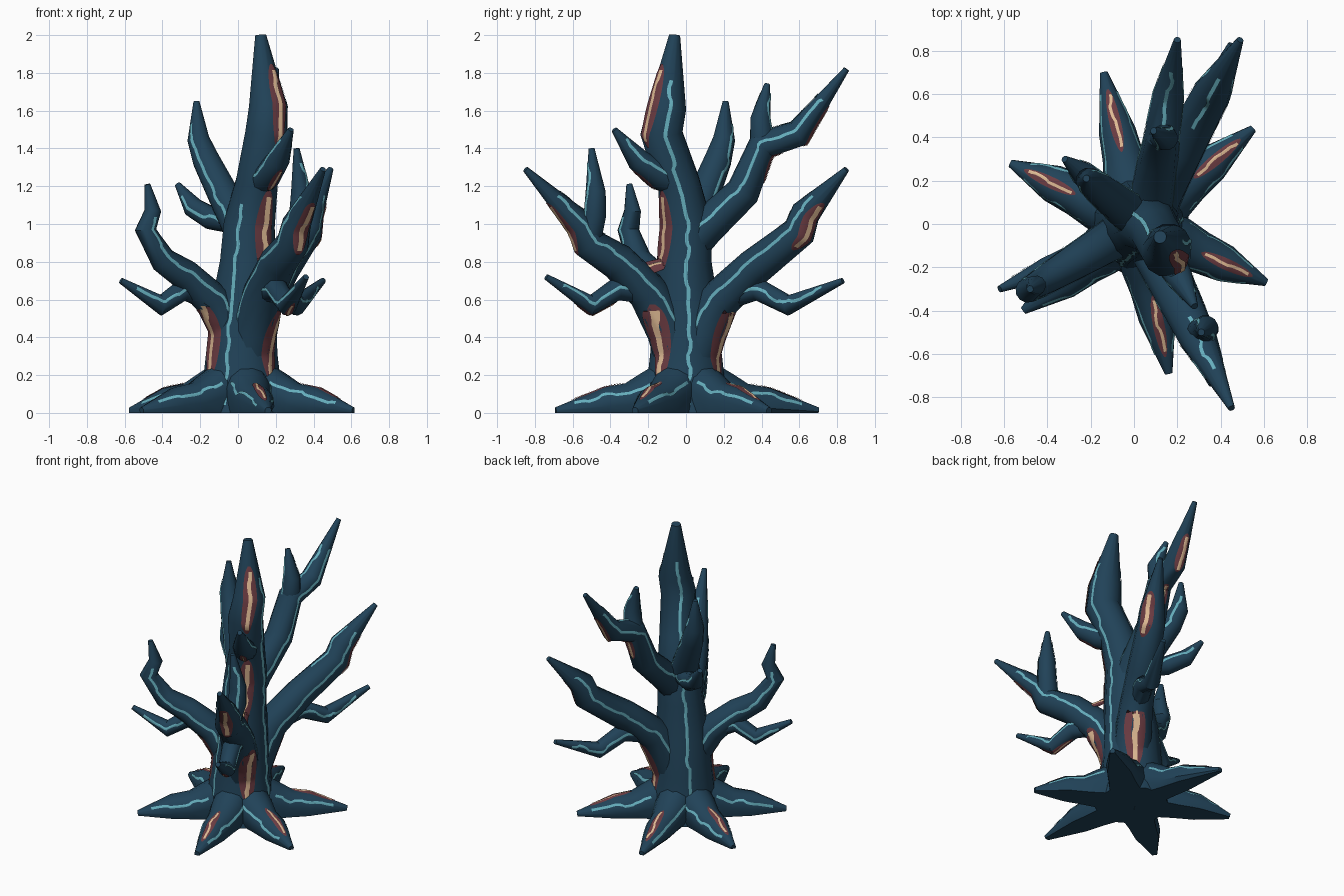
import bpy, math, random
from mathutils import Vector
from mathutils.bvhtree import BVHTree

random.seed(4)
if "Cube" in bpy.data.objects:
    bpy.data.objects.remove(bpy.data.objects["Cube"])


def material(name, *rgb):
    mat = bpy.data.materials.new(name)
    mat.use_nodes = True
    mat.diffuse_color = (*rgb, 1)
    mat.node_tree.nodes["Principled BSDF"].inputs["Base Color"].default_value = (*rgb, 1)
    return mat


BARK = material("blue bark", .015, .055, .098)
CYAN = material("cyan vein", .13, .42, .5)
RED = material("dark red glow", .15, .045, .055)
CREAM = material("cream core", .75, .5, .3)
TIP_RADIUS = .016


def add_mesh(name, verts, faces, mat):
    mesh = bpy.data.meshes.new(name)
    mesh.from_pydata(verts, [], faces)
    mesh.materials.append(mat)
    ob = bpy.data.objects.new(name, mesh)
    bpy.context.collection.objects.link(ob)
    bpy.ops.object.select_all(action='DESELECT')
    ob.select_set(True)
    bpy.context.view_layer.objects.active = ob
    bpy.ops.object.shade_smooth_by_angle(angle=math.radians(34))


def around(degrees):
    angle = math.radians(degrees)
    return Vector((math.cos(angle), math.sin(angle), 0))


class Limb:
    """Tapered tube along a bent path of points, with one radius per point."""

    def __init__(self, name, points, radii, grounded=False, sides=12):
        self.name, self.points, self.radii = name, points, radii
        count = len(points)
        steps = [(b - a).normalized() for a, b in zip(points, points[1:])]
        self.tangents = [(steps[max(i - 1, 0)] + steps[min(i, count - 2)]).normalized()
                         for i in range(count)]
        u = self.tangents[0].orthogonal()
        verts, faces = [], []
        for point, radius, tangent in zip(points, radii, self.tangents):
            u = (u - tangent * u.dot(tangent)).normalized()
            w = tangent.cross(u)
            for k in range(sides):
                a = math.tau * k / sides
                v = point + (u * math.cos(a) + w * math.sin(a)) * radius
                if grounded and v.z < point.z - radius * .3:
                    v.z = 0
                verts.append(v)
        for i in range(count - 1):
            for k in range(sides):
                a, b = i * sides + k, i * sides + (k + 1) % sides
                faces.append((a, b, b + sides, a + sides))
        faces.append(tuple(reversed(range(sides))))
        faces.append(tuple(range((count - 1) * sides, count * sides)))
        add_mesh(name, verts, faces, BARK)
        self.skins = [BVHTree.FromPolygons(verts, faces)]

    def surface(self, point, ray, radius):
        """Outermost bark around point along ray."""
        reach = radius * 1.6
        start = point + ray * reach
        hits = [skin.ray_cast(start, -ray, reach) for skin in self.skins]
        depths = [hit[3] for hit in hits if hit[0]]
        return start - ray * min(depths, default=reach - radius)

    def ribbon(self, label, facing, start, end, width, mat, lift=.004, jag=0, bulge=False):
        """Thin strip laid on the bark on the side that looks along facing."""
        dirs = [(facing - t * facing.dot(t)).normalized() for t in self.tangents]
        lengths = [(b - a).length for a, b in zip(self.points, self.points[1:])]
        total = sum(lengths)
        count = max(6, int(total * (end - start) / .018))
        verts, faces, cols, shift, goal = [], [], 5, 0, 0
        for s in range(count + 1):
            f = s / count
            dist = (start + (end - start) * f) * total
            i = 0
            while i < len(lengths) - 1 and dist > lengths[i]:
                dist -= lengths[i]
                i += 1
            k = min(dist / lengths[i], 1)
            point = self.points[i].lerp(self.points[i + 1], k)
            tangent = self.tangents[i].lerp(self.tangents[i + 1], k).normalized()
            out = dirs[i].lerp(dirs[i + 1], k).normalized()
            radius = self.radii[i] + (self.radii[i + 1] - self.radii[i]) * k
            side = tangent.cross(out)
            if s % 4 == 0:
                goal = random.uniform(-jag, jag)
            shift += (goal - shift) * .6
            wide = width * max(math.sin(math.pi * f), .02) ** .5 if bulge else width
            wide = min(wide, radius * 1.3)
            for c in range(cols):
                offset = max(-radius / 2, min(shift, radius / 2)) + wide * (c / (cols - 1) - .5)
                ray = (out * radius + side * offset).normalized()
                verts.append(self.surface(point, ray, radius) + ray * lift)
        for s in range(count):
            for c in range(cols - 1):
                a = s * cols + c
                faces.append((a, a + 1, a + cols + 1, a + cols))
        add_mesh(self.name + "_" + label, verts, faces, mat)

    def vein(self, facing, start=.05, end=.85, width=.017):
        self.ribbon("vein", facing, start, end, width, CYAN, jag=.012)

    def glow(self, facing, start, end, width=.1):
        self.ribbon("glow", facing, start, end, width, RED, bulge=True)
        trim = (end - start) * .08
        self.ribbon("glow_core", facing, start + trim, end - trim, width * .24,
                    CREAM, lift=.007, jag=.009)


def branch(name, start, tip, bends, thick=.068, thin=.055):
    """Branch in an upright plane; each bend is (share of the reach, height)."""
    tip = Vector(tip)
    points = [start]
    for share, height in bends:
        point = start.lerp(tip, share)
        point.z = height
        points.append(point)
    radii = [thick + (thin - thick) * i / len(bends) for i in range(len(points))]
    limb = Limb(name, points + [tip], radii + [TIP_RADIUS])
    run = tip - start
    flank = Vector((run.y, -run.x, 0)).normalized()
    for way in (1, -1):
        limb.vein(flank * way + Vector((0, 0, .15)))
    return limb


def outer_glow(limb, start, end, width):
    """Glow on the outer, lower side of a branch."""
    run = limb.points[-1] - limb.points[0]
    run.z = 0
    limb.glow(run.normalized() - Vector((0, 0, .65)), start, end, width)


# Trunk rising into the tallest spike
trunk_rings = [(.02, 0, 0, .24), (.02, 0, .15, .215), (.02, 0, .32, .195), (.03, 0, .55, .18),
               (.05, -.01, .8, .15), (.06, 0, 1, .14), (.1, -.04, 1.22, .115),
               (.15, -.13, 1.48, .115), (.16, -.1, 1.62, .105), (.12, -.06, 2, .03)]
trunk = Limb("trunk", [Vector(ring[:3]) for ring in trunk_rings],
             [ring[3] for ring in trunk_rings])

# Main branches
back_high = branch("back_high_branch", Vector((.06, -.02, .85)), (.2, .85, 1.82),
                   [(.14, .98), (.37, 1.17), (.49, 1.42), (.71, 1.48)], .11, .072)
back_left = branch("back_left_branch", Vector((.05, .02, .22)), (.49, .85, 1.29),
                   [(.1, .44), (.19, .6), (.41, .77), (.7, .96), (.74, 1.06)], .13, .08)
front_left = branch("front_left_branch", Vector((.05, -.02, .22)), (.45, -.85, 1.29),
                    [(.09, .44), (.22, .64), (.41, .8), (.6, .9), (.65, 1)], .13, .078)
front_right = branch("front_right_branch", Vector((0, -.01, .25)), (-.48, -.3, 1.21),
                     [(.1, .45), (.29, .6), (.58, .73), (.83, .81), (1.02, .97), (.94, 1.07)],
                     .12, .045)
branch("back_right_branch", Vector((.03, .01, .95)), (-.22, .21, 1.65),
       [(.36, 1.12), (.8, 1.34), (.96, 1.45)], .1, .06)

# Low twigs share one zigzag
low_twigs = [branch(name, parent.points[2], tip, [(.31, .655), (.56, .57)])
             for name, parent, tip in [("front_left_twig", front_left, (.36, -.74, .72)),
                                       ("back_left_twig", back_left, (.45, .83, .7)),
                                       ("front_right_twig", front_right, (-.62, -.3, .7))]]
outer_glow(low_twigs[0], .3, .7, .05)

# High twigs
branch("back_high_twig", back_high.points[3], (.09, .43, 1.74), [(-.5, 1.56)])
branch("front_left_upper_twig", front_left.points[4], (.31, -.5, 1.4), [(2, 1.05), (2.2, 1.17)])
branch("back_right_twig", trunk.points[5], (-.32, .3, 1.21), [(.53, 1.03), (.79, 1.09)])
upper_front = branch("upper_front_twig", trunk.points[6], (.28, -.38, 1.5),
                     [(.33, 1.26), (.63, 1.34)], .085, .062)
outer_glow(upper_front, .2, .55, .05)

# Trunk veins and glows, running on over the branch bases
trunk.skins += [limb.skins[0] for limb in (back_left, front_left, front_right)]
for angle, end in [(246, .55), (5, .88), (135, .88)]:
    trunk.vein(around(angle), .02, end, .02)
for angle in (56, 215, 318):
    trunk.glow(around(angle), .08, .29, .12)
trunk.glow(around(306), .36, .6, .12)
trunk.glow(around(308), .71, .92)

# Top veins and glowing outer bends
for limb in (back_high, back_left, front_left):
    limb.vein(Vector((0, 0, 1)), .6)
outer_glow(front_left, .62, .85, .11)
outer_glow(back_high, .42, .58, .08)
outer_glow(back_high, .67, .85, .09)
back_left.glow(Vector((1, .5, -.3)), .64, .85, .11)

# Star of buttress roots
root_tips = [(-.14, .7), (.55, .44), (.61, -.27), (.16, -.69), (-.57, .28), (-.51, -.4)]
for number, (x, y) in enumerate(root_tips, 1):
    middle = Vector((.02, 0, 0))
    out = Vector((x, y, 0)) - middle
    reach = out.length
    out.normalize()
    profile = [(.08, .17), (.2, .1), (.31, .06), (.44, .048), (reach, .012)]
    root = Limb("root_%d" % number,
                [middle + out * d + Vector((0, 0, z)) for d, z in profile],
                [.12, .12, .1, .088, .018], grounded=True)
    for way in (1, -1):
        root.vein(Vector((-out.y * way, out.x * way, .6)), .2)
    if number < len(root_tips):
        root.glow(out * .3 + Vector((0, 0, 1)), .4, .87, .055)
